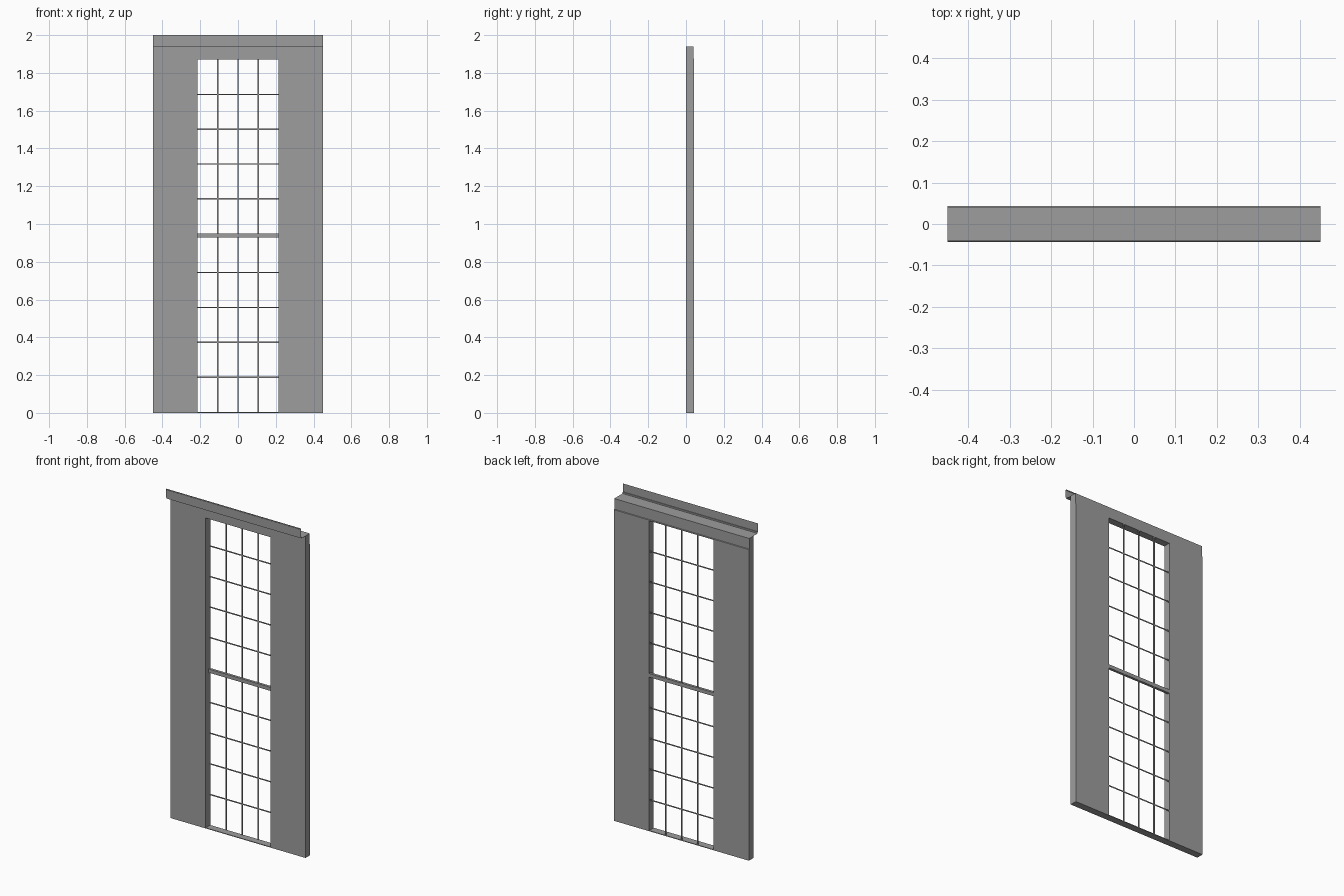
import bpy, bmesh

if "Cube" in bpy.data.objects:
    bpy.data.objects.remove(bpy.data.objects["Cube"])

HALF_W, TOP = 0.45, 1.94                  # wall panel
OPEN_W, OPEN_H = 0.215, 1.87              # window opening
BACK, LINTEL_BACK = 0.0435, 0.040

# Dark grey paint
paint = bpy.data.materials.new("dark_grey")
paint.diffuse_color = (0.34, 0.34, 0.34, 1)
paint.use_nodes = True
paint.node_tree.nodes["Principled BSDF"].inputs["Base Color"].default_value = paint.diffuse_color


def finish(name, bm):
    bmesh.ops.recalc_face_normals(bm, faces=bm.faces)
    mesh = bpy.data.meshes.new(name)
    bm.to_mesh(mesh)
    bm.free()
    mesh.materials.append(paint)
    obj = bpy.data.objects.new(name, mesh)
    bpy.context.collection.objects.link(obj)
    return obj


def add_box(bm, x0, x1, y0, y1, z0, z1):
    verts = bmesh.ops.create_cube(bm, size=1)["verts"]
    for v in verts:
        v.co.x = x1 if v.co.x > 0 else x0
        v.co.y = y1 if v.co.y > 0 else y0
        v.co.z = z1 if v.co.z > 0 else z0


# Wall panel: upside-down U outline pushed back to its thickness
bm = bmesh.new()
outline = [(-HALF_W, 0), (-HALF_W, TOP), (HALF_W, TOP), (HALF_W, 0),
           (OPEN_W, 0), (OPEN_W, OPEN_H), (-OPEN_W, OPEN_H), (-OPEN_W, 0)]
face = bm.faces.new([bm.verts.new((x, 0, z)) for x, z in outline])
new = bmesh.ops.extrude_face_region(bm, geom=[face], use_keep_orig=True)["geom"]
bmesh.ops.translate(bm, vec=(0, BACK, 0),
                    verts=[g for g in new if isinstance(g, bmesh.types.BMVert)])
# Back of the lintel steps in slightly above the opening
for z in (OPEN_H + 0.004, OPEN_H + 0.006):
    bmesh.ops.bisect_plane(bm, geom=bm.verts[:] + bm.edges[:] + bm.faces[:],
                           plane_co=(0, 0, z), plane_no=(0, 0, 1))
for v in bm.verts:
    if v.co.z > OPEN_H + 0.005 and v.co.y > 0.01:
        v.co.y = LINTEL_BACK
finish("wall_panel", bm)

# Sill: thin floor of the opening
bm = bmesh.new()
add_box(bm, -OPEN_W, OPEN_W, 0, BACK, 0, 0.004)
finish("window_sill", bm)

# Rail between upper and lower sashes
bm = bmesh.new()
add_box(bm, -OPEN_W, OPEN_W, 0.028, BACK, 0.928, 0.950)
finish("middle_rail", bm)

# Glazing bars: 4 x 5 panes in each sash
bm = bmesh.new()
r = 0.0035
for i in (-1, 0, 1):
    x = i * OPEN_W / 2
    add_box(bm, x - r, x + r, 0.039, BACK, 0, OPEN_H)
for bottom, top in ((0.004, 0.928), (0.950, OPEN_H)):
    for i in range(1, 5):
        z = bottom + (top - bottom) * i / 5
        add_box(bm, -OPEN_W, OPEN_W, 0.040, BACK - 0.001, z - r, z + r)
finish("glazing_bars", bm)

# Cornice: open stepped sheet profile swept across the width
bm = bmesh.new()
profile = [(LINTEL_BACK - 0.04, TOP), (-0.039, TOP), (-0.039, 1.949), (-0.0435, 1.949),
           (-0.0435, 1.995), (-0.041, 1.995), (-0.041, 2.0)]
rows = [[bm.verts.new((x, y, z)) for y, z in profile] for x in (-HALF_W, HALF_W)]
for i in range(len(profile) - 1):
    bm.faces.new((rows[0][i], rows[0][i + 1], rows[1][i + 1], rows[1][i]))
finish("cornice", bm)
